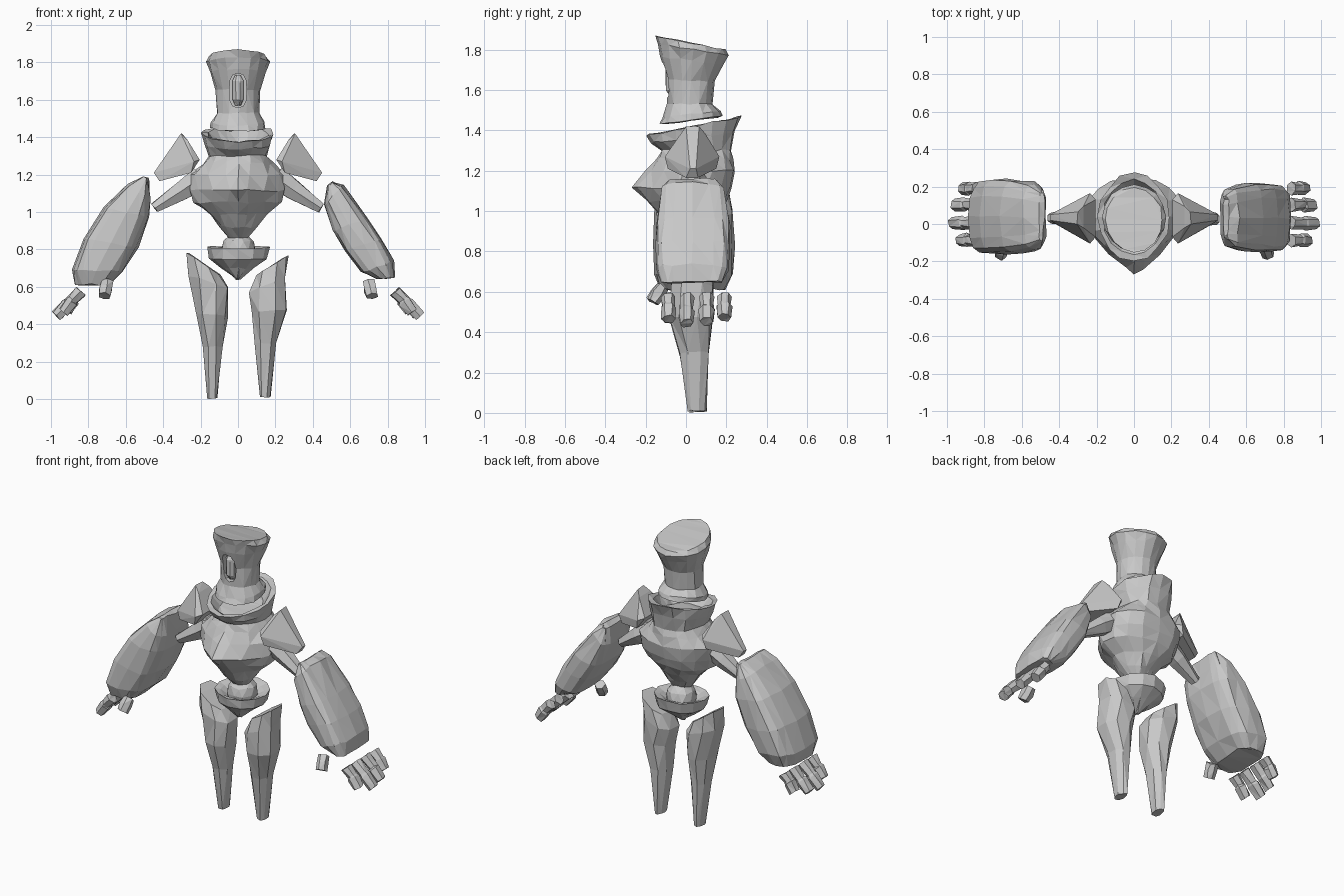
import bpy, bmesh, math, random
from mathutils import Vector

if "Cube" in bpy.data.objects:
    bpy.data.objects.remove(bpy.data.objects["Cube"])

random.seed(4)
stone = bpy.data.materials.new("grey stone")
stone.diffuse_color = (0.58, 0.58, 0.58, 1)
stone.use_nodes = True
stone.node_tree.nodes["Principled BSDF"].inputs["Base Color"].default_value = stone.diffuse_color


def finish(name, bm, jitter=0.0):
    """Roughen, triangulate and store a mesh as a flat shaded object."""
    for v in bm.verts:
        v.co += Vector([random.uniform(-jitter, jitter) for _ in range(3)])
    bmesh.ops.recalc_face_normals(bm, faces=bm.faces)
    bmesh.ops.triangulate(bm, faces=bm.faces)
    me = bpy.data.meshes.new(name)
    bm.to_mesh(me)
    bm.free()
    me.materials.append(stone)
    ob = bpy.data.objects.new(name, me)
    bpy.context.collection.objects.link(ob)
    return ob


def loft(name, rings, jitter=0.0):
    """Skin a list of point rings and cap both ends."""
    bm = bmesh.new()
    rows = [[bm.verts.new(p) for p in ring] for ring in rings]
    n = len(rows[0])
    for a, b in zip(rows, rows[1:]):
        for i in range(n):
            j = (i + 1) % n
            bm.faces.new((a[i], a[j], b[j], b[i]))
    bm.faces.new(rows[0])
    bm.faces.new(rows[-1])
    return finish(name, bm, jitter)


def ring(cx, z, hx, yf, yb, sx=0, sy=0, n=16, p=1.0, pf=None, turn=0.0):
    """Super-ellipse spanning cx +- hx and yf..yb, tilted by slopes sx, sy."""
    cy, hy = (yf + yb) / 2, (yb - yf) / 2
    pts = []
    for i in range(n):
        a = 2 * math.pi * (i + turn) / n
        c, s = math.cos(a), math.sin(a)
        e = pf if pf and s < -1e-6 else p
        x = cx + hx * math.copysign(abs(c) ** e, c)
        y = cy + hy * math.copysign(abs(s) ** e, s)
        pts.append(Vector((x, y, z + sx * (x - cx) + sy * y)))
    return pts


def rod(name, path, radii, n=6, jitter=0.004):
    """Many-sided bar along a path."""
    path = [Vector(q) for q in path]
    d = (path[-1] - path[0]).normalized()
    u = d.cross(Vector((0, 1, 0))).normalized()
    v = d.cross(u)
    rings = []
    for c, r in zip(path, radii):
        rings.append([c + r * (u * math.cos(2 * math.pi * (i + .5) / n)
                               + v * math.sin(2 * math.pi * (i + .5) / n)) for i in range(n)])
    return loft(name, rings, jitter)


def hull(name, pts):
    bm = bmesh.new()
    for q in pts:
        bm.verts.new(q)
    bmesh.ops.convex_hull(bm, input=bm.verts)
    return finish(name, bm)


# Head: flared column with a tilted flat top and a lipped base
head = loft("head", [
    ring(0, 1.445, .12, -.11, .16, sy=.12),
    ring(0, 1.45, .148, -.135, .18, sy=.13),
    ring(0, 1.478, .145, -.12, .175, sy=.12),
    ring(0, 1.53, .115, -.092, .13),
    ring(0, 1.65, .118, -.092, .14, sy=-.05),
    ring(0, 1.75, .15, -.125, .185, sy=-.12),
    ring(0, 1.805, .17, -.14, .21, sy=-.16),
    ring(0, 1.838, .152, -.15, .195, sy=-.2),
], .004)

# Slot cut in the face, with the eye set inside it
cutter = loft("eye_slot_cutter", [
    [Vector((.046 * math.copysign(abs(math.cos(a)) ** .7, math.cos(a)), y,
             1.65 + .092 * math.copysign(abs(math.sin(a)) ** .7, math.sin(a))))
     for a in [2 * math.pi * i / 12 for i in range(12)]] for y in (-.3, -.055)])
cutter.hide_render = True
cutter.hide_viewport = True
cut = head.modifiers.new("eye_slot", 'BOOLEAN')
cut.operation, cut.object, cut.solver = 'DIFFERENCE', cutter, 'EXACT'
rod("eye", [(0, -.065, 1.57), (0, -.07, 1.60), (0, -.07, 1.70), (0, -.065, 1.73)],
    [.016, .032, .032, .016], 8, .002)

# Torso: hollow tilted collar, keeled chest and tapering waist
loft("torso", [
    ring(0, 1.35, .12, -.11, .18, sy=.15),
    ring(0, 1.41, .165, -.165, .235, sy=.2),
    ring(0, 1.415, .192, -.195, .27, sy=.2),
    ring(0, 1.36, .175, -.165, .245, sy=.12, p=.9),
    ring(0, 1.30, .155, -.125, .225, p=.75, pf=1),
    ring(0, 1.26, .19, -.15, .23, p=.8, pf=1.1),
    ring(0, 1.20, .255, -.20, .245, p=.8, pf=1.4),
    ring(0, 1.115, .25, -.27, .23, p=.8, pf=1.7),
    ring(0, 1.05, .235, -.20, .205, p=.9, pf=1.5),
    ring(0, .99, .15, -.135, .165, pf=1.2),
    ring(0, .92, .10, -.08, .12),
    ring(0, .86, .05, -.02, .08),
], .007)

# Pelvis bowl and its ball joint
loft("pelvis", [
    ring(0, .77, .08, -.04, .13, n=12),
    ring(0, .80, .13, -.075, .165, sy=.05, n=12),
    ring(0, .81, .168, -.11, .20, sy=.05, n=12),
    ring(0, .75, .152, -.10, .185, n=12),
    ring(0, .70, .085, -.05, .12, n=12),
    ring(0, .64, .012, .0, .03, n=12),
], .005)
bm = bmesh.new()
bmesh.ops.create_icosphere(bm, subdivisions=2, radius=.093)
for v in bm.verts:
    v.co += Vector((0, .045, .797))
finish("hip_ball", bm, .004)

# Forearm sections: inner x, z and outer x, z, from shoulder to wrist
ARMS = {1: [(.475, 1.14, .505, 1.16), (.46, 1.035, .56, 1.14), (.505, .90, .69, .97),
            (.57, .79, .77, .855), (.66, .68, .83, .735), (.74, .645, .84, .65)],
        -1: [(.48, 1.18, .51, 1.19), (.47, 1.07, .59, 1.145), (.475, .97, .715, 1.025),
             (.535, .81, .825, .86), (.62, .68, .885, .695), (.69, .61, .872, .612)]}
ARM_DEPTH = [(-.08, .15), (-.125, .19), (-.145, .215), (-.15, .22), (-.148, .21), (-.12, .18)]
# Leg sections: x, z, half width, front y, back y, slope
LEGS = {1: [(.185, .715, .085, -.06, .13, .65), (.155, .61, .10, -.08, .14, .4),
            (.17, .47, .095, -.08, .13, .1), (.148, .30, .062, -.04, .12, 0),
            (.145, .01, .027, .01, .10, 0)],
        -1: [(.185, .725, .09, -.06, .13, .65), (.16, .63, .11, -.08, .14, .3),
             (.14, .45, .085, -.08, .13, .1), (.138, .28, .055, -.035, .12, 0),
             (.135, .005, .027, .01, .10, 0)]}
FINGERS = [(-.087, -.04), (.005, 0), (.103, -.015), (.192, -.055)]

for s, side in ((1, "right"), (-1, "left")):
    # Forearm: the left one is a little larger
    rings = []
    for (xi, zi, xo, zo), (yf, yb) in zip(ARMS[s], ARM_DEPTH):
        grow = .02 if s < 0 else 0
        rings.append(ring(s * (xi + xo) / 2, (zi + zo) / 2, (xo - xi) / 2, yf - grow * .5, yb + grow,
                          sx=s * (zo - zi) / (xo - xi), p=.6))
    loft(side + "_forearm", rings, .006)

    # Fingers and thumb
    for k, (y, short) in enumerate(FINGERS):
        rod(f"{side}_finger_{k + 1}",
            [(s * .84, y, .575), (s * (.905 + short * .5), y, .515 - short * .4),
             (s * (.915 + short * .6), y, .505 - short * .4), (s * (.972 + short), y, .445 - short * .5)],
            [.036, .032, .038, .033])
    rod(side + "_thumb", [(s * .70, -.115, .625), (s * .705, -.14, .59), (s * .715, -.165, .55)],
        [.034, .038, .034])

    # Shoulder plate: ridged wedge
    hull(side + "_shoulder_plate", [(s * x, y, z) for x, y, z in (
        (.305, .0, 1.42), (.30, .065, 1.42), (.27, -.02, 1.385), (.27, .095, 1.385),
        (.205, -.07, 1.28), (.205, .13, 1.28), (.235, -.105, 1.27), (.235, .165, 1.27),
        (.25, -.09, 1.21), (.25, .15, 1.21), (.365, .03, 1.31), (.45, .02, 1.21),
        (.45, .05, 1.21), (.42, .0, 1.165), (.42, .06, 1.165))])

    # Upper arm strut
    rod(side + "_upper_arm", [(s * .20, .04, 1.185), (s * .30, .04, 1.115), (s * .445, .03, 1.022)],
        [.07, .058, .03])

    # Leg: slanted top tapering to a narrow foot
    loft(side + "_leg", [ring(s * x, z, hx, yf, yb, sx=s * sl, n=8, p=.85, turn=.5 if i % 2 else .3)
                         for i, (x, z, hx, yf, yb, sl) in enumerate(LEGS[s])], .005)
